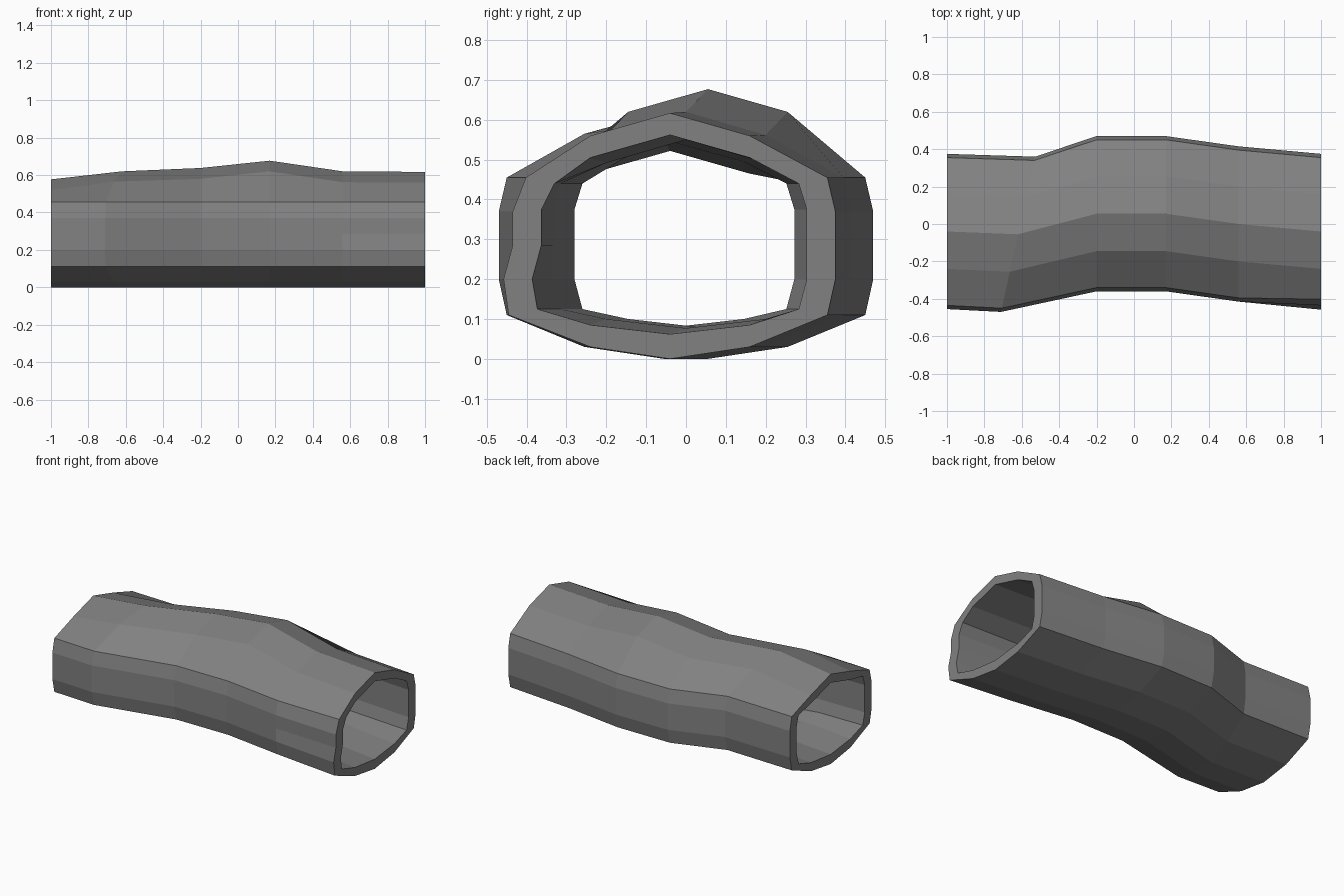
import bpy
import bmesh

if "Cube" in bpy.data.objects:
    bpy.data.objects.remove(bpy.data.objects["Cube"])

# Single flat colour
mat = bpy.data.materials.new("stone grey")
mat.diffuse_color = (0.22, 0.22, 0.22, 1.0)
mat.use_nodes = True
mat.node_tree.nodes["Principled BSDF"].inputs["Base Color"].default_value = mat.diffuse_color

# Stations along the tube: x, centre y, ridge z, upper shoulder z,
# wall thickness, slant of the ring in x, dent of the front side
STATIONS = [
    (-1.00, -0.04, 0.577, 0.520, 0.070, 0.00, 0.0),
    (-0.62, -0.055, 0.620, 0.565, 0.088, 0.22, 0.0),
    (-0.20, 0.055, 0.638, 0.580, 0.080, 0.00, 0.0),
    (0.17, 0.055, 0.677, 0.620, 0.080, 0.00, 0.0),
    (0.56, 0.00, 0.620, 0.562, 0.080, 0.00, 0.0),
    (1.00, -0.04, 0.617, 0.560, 0.072, 0.00, 1.0),
]

# Half-profile from ridge to base: half width and z for the outer wall,
# half width and z for the inner wall (top two z values come from the station)
OUTER = [(0.0, None), (0.20, None), (0.395, 0.455), (0.415, 0.37),
         (0.415, 0.285), (0.415, 0.20), (0.395, 0.11), (0.20, 0.03), (0.0, 0.0)]
INNER_Z = [None, None, 0.44, 0.375, 0.285, 0.20, 0.125, 0.085, 0.062]
# Dent on the front (-y) side of the end ring
DENT = [0, 0, 0.033, 0.02, 0.02, -0.003, -0.01, 0, 0]


def ring(station, inner):
    x, cy, ridge, shoulder, wall, slant, dent = station
    extra = 0.0 if abs(x) == 1 else 0.015
    right = []
    left = []
    for i, (half, z) in enumerate(OUTER):
        z = ridge if i == 0 else shoulder if i == 1 else z
        if inner:
            if i < 2:
                z -= 0.055 + extra
            else:
                z = INNER_Z[i] + (extra if i > 6 else 0)
            if 1 < i < 7:
                half -= wall
        right.append((x + slant * half, cy + half, z))
        if 0 < i < len(OUTER) - 1:
            half -= DENT[i] * dent
            left.append((x - slant * half, cy - half, z))
    return right + left[::-1]


# Hollow bent tube with open ends joined by flat rims
bm = bmesh.new()
outer = [[bm.verts.new(p) for p in ring(s, False)] for s in STATIONS]
inner = [[bm.verts.new(p) for p in ring(s, True)] for s in STATIONS]


def bridge(a, b):
    n = len(a)
    for i in range(n):
        j = (i + 1) % n
        bm.faces.new((a[i], a[j], b[j], b[i]))


loops = outer + inner[::-1]
for k in range(len(loops)):
    bridge(loops[k], loops[(k + 1) % len(loops)])
bmesh.ops.recalc_face_normals(bm, faces=bm.faces)

mesh = bpy.data.meshes.new("hollow_log")
bm.to_mesh(mesh)
bm.free()
mesh.materials.append(mat)
log = bpy.data.objects.new("hollow_log", mesh)
bpy.context.collection.objects.link(log)
